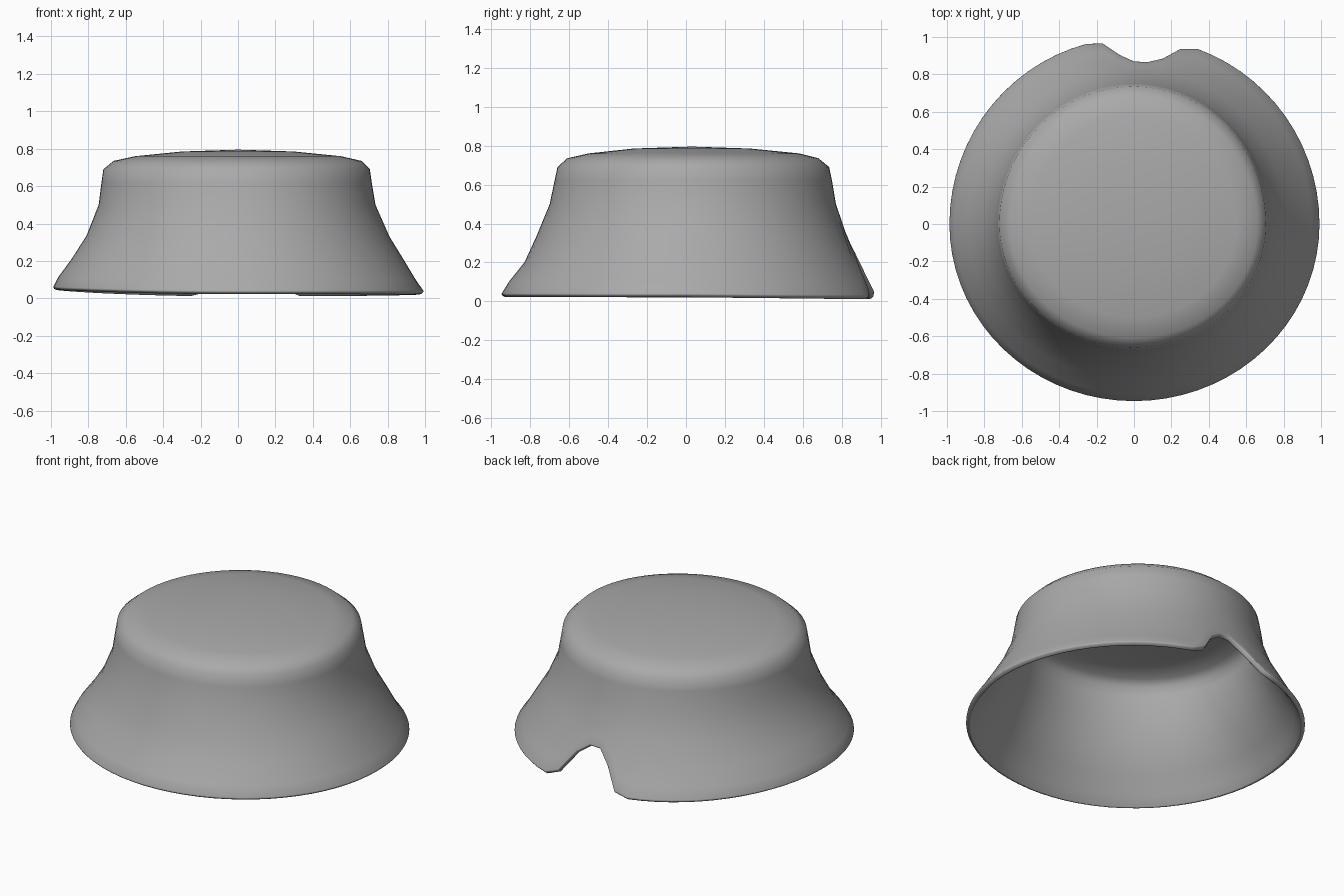
import bpy
import bmesh
import math

cube = bpy.data.objects.get("Cube")
if cube:
    bpy.data.objects.remove(cube, do_unlink=True)

grey = bpy.data.materials.new("plain grey")
grey.use_nodes = True
colour = (0.4, 0.4, 0.4, 1)
grey.diffuse_color = colour
grey.node_tree.nodes["Principled BSDF"].inputs["Base Color"].default_value = colour

# Hat profile, brim to crown: height, then reach to +x, -x, -y and +y
RINGS = [
    (0.035, 0.995, 0.99, 0.95, 1.0),
    (0.10, 0.95, 0.96, 0.91, 0.95),
    (0.20, 0.89, 0.89, 0.83, 0.90),
    (0.33, 0.81, 0.81, 0.77, 0.83),
    (0.50, 0.735, 0.745, 0.70, 0.77),
    (0.62, 0.715, 0.73, 0.675, 0.75),
    (0.69, 0.705, 0.72, 0.66, 0.735),
    (0.735, 0.66, 0.665, 0.61, 0.68),
    (0.76, 0.55, 0.55, 0.50, 0.58),
    (0.785, 0.30, 0.30, 0.27, 0.33),
]
SEGMENTS = 72
NOTCH_RINGS = 4      # rings squeezed upward by the notch
NOTCH_DEPTH = 2.4    # how many rings the notch climbs


def notch(c, s):
    """Strength of the cut-out at the back of the brim."""
    if s < 0:
        return 0
    t = min(max((0.27 - abs(c - 0.05)) / 0.2, 0), 1)
    return t * t * (3 - 2 * t)


def ring_at(u):
    i = min(int(u), len(RINGS) - 2)
    f = u - i
    return [a + (b - a) * f for a, b in zip(RINGS[i], RINGS[i + 1])]


def hat_point(i, angle):
    c, s = math.cos(angle), math.sin(angle)
    low = max(0, 1 - i / NOTCH_RINGS)
    z, right, left, front, back = ring_at(i + notch(c, s) * NOTCH_DEPTH * low)
    # brim lifts a little on one side and sags at the back
    z += low * (0.02 * max(-c, 0) ** 2 - 0.01 * max(s, 0))
    return (c * (right if c > 0 else left), s * (back if s > 0 else front), z)


# Outer skin of the hat
bm = bmesh.new()
loops = [[bm.verts.new(hat_point(i, math.tau * k / SEGMENTS)) for k in range(SEGMENTS)]
         for i in range(len(RINGS))]
for lower, upper in zip(loops, loops[1:]):
    for k in range(SEGMENTS):
        n = (k + 1) % SEGMENTS
        bm.faces.new((lower[k], lower[n], upper[n], upper[k]))
peak = bm.verts.new((0, 0.03, 0.795))
for k in range(SEGMENTS):
    bm.faces.new((loops[-1][k], loops[-1][(k + 1) % SEGMENTS], peak))

mesh = bpy.data.meshes.new("bucket_hat")
bm.to_mesh(mesh)
bm.free()
mesh.materials.append(grey)
hat = bpy.data.objects.new("bucket_hat", mesh)
bpy.context.collection.objects.link(hat)

# Cloth thickness, inward, with a softened rim
shell = hat.modifiers.new("thickness", "SOLIDIFY")
shell.thickness = 0.03
shell.offset = -1
soft = hat.modifiers.new("soft_rim", "BEVEL")
soft.width = 0.008
soft.segments = 2
soft.limit_method = "ANGLE"
soft.angle_limit = math.radians(50)

bpy.ops.object.select_all(action="DESELECT")
hat.select_set(True)
bpy.context.view_layer.objects.active = hat
bpy.ops.object.shade_smooth_by_angle(angle=math.radians(60))
